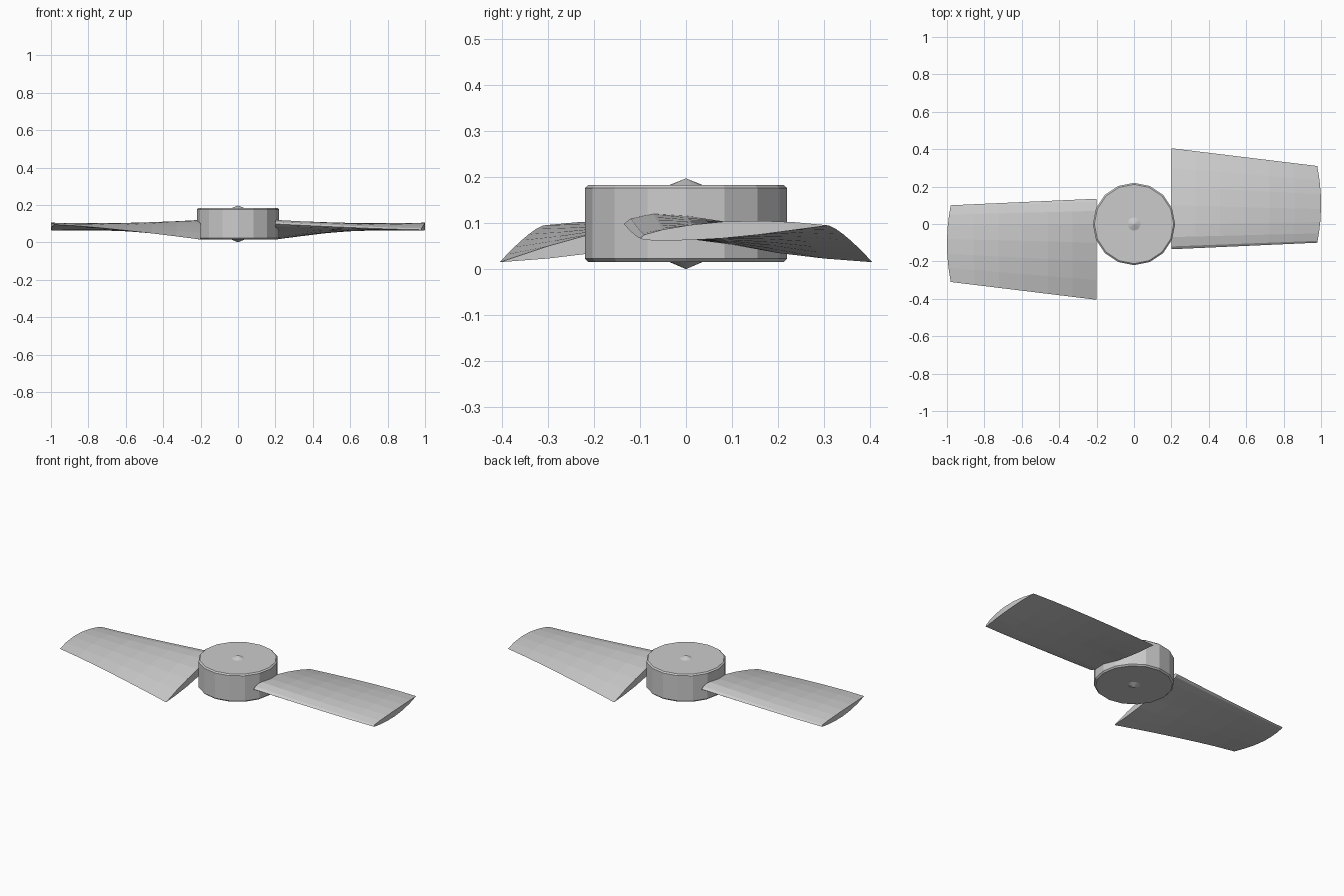
import bpy, bmesh, math

if "Cube" in bpy.data.objects:
    bpy.data.objects.remove(bpy.data.objects["Cube"])

def make_object(name, bm):
    bmesh.ops.recalc_face_normals(bm, faces=bm.faces)
    me = bpy.data.meshes.new(name)
    bm.to_mesh(me)
    bm.free()
    ob = bpy.data.objects.new(name, me)
    bpy.context.collection.objects.link(ob)
    return ob

# hub: 16-sided lathe with bevelled rims and a small point on each face
def hub():
    sides = 16
    profile = [(0.035, 0.015), (0.212, 0.015), (0.22, 0.023),
               (0.22, 0.176), (0.212, 0.183), (0.035, 0.183)]
    bm = bmesh.new()
    rings = []
    for r, z in profile:
        rings.append([bm.verts.new((r * math.cos(k * math.tau / sides),
                                    r * math.sin(k * math.tau / sides), z))
                      for k in range(sides)])
    low, high = bm.verts.new((0, 0, 0)), bm.verts.new((0, 0, 0.197))
    for k in range(sides):
        n = (k + 1) % sides
        for a, b in zip(rings, rings[1:]):
            bm.faces.new((a[k], a[n], b[n], b[k]))
        bm.faces.new((low, rings[0][n], rings[0][k]))
        bm.faces.new((high, rings[-1][k], rings[-1][n]))
    return make_object("hub", bm)

# blade sections as (y, z): leading edge, upper points, trailing edge, lower points
ROOT = [(-.135, .098), (-.12, .11), (-.07, .12), (0, .116), (.1, .101), (.2, .078),
        (.3, .05), (.405, .015),
        (.3, .023), (.2, .035), (.1, .053), (0, .067), (-.07, .077), (-.12, .088)]
TIP = [(-.1, .067), (-.09, .075), (-.05, .086), (.01, .096), (.08, .103), (.16, .105),
       (.235, .102), (.31, .095),
       (.235, .085), (.16, .075), (.08, .067), (.01, .063), (-.05, .062), (-.09, .063)]

# blade: twisted loft from root to tip, with a slightly bowed tip edge
def blade(name, angle):
    spans, n = 6, len(ROOT)
    half = n // 2
    bm = bmesh.new()
    rings = []
    for s in range(spans + 1):
        t = s / spans
        tz = 1 - (1 - t) ** 1.3
        ring = []
        for (y0, z0), (y1, z1) in zip(ROOT, TIP):
            bow = 1 - ((y1 - 0.105) / 0.205) ** 2
            x = 0.2 + t * 0.78 + 0.02 * bow * t ** 4
            ring.append(bm.verts.new((x, y0 + (y1 - y0) * t, z0 + (z1 - z0) * tz)))
        rings.append(ring)
    for a, b in zip(rings, rings[1:]):
        for i in range(n):
            j = (i + 1) % n
            bm.faces.new((a[i], a[j], b[j], b[i]))
    # end caps made of strips between upper and lower points
    for r in (rings[0], rings[-1]):
        bm.faces.new((r[0], r[1], r[n - 1]))
        for i in range(1, half - 1):
            bm.faces.new((r[i], r[i + 1], r[n - i - 1], r[n - i]))
        bm.faces.new((r[half - 1], r[half], r[half + 1]))
    ob = make_object(name, bm)
    ob.rotation_euler.z = angle
    return ob

hub()
blade("right_blade", 0)
blade("left_blade", math.pi)
